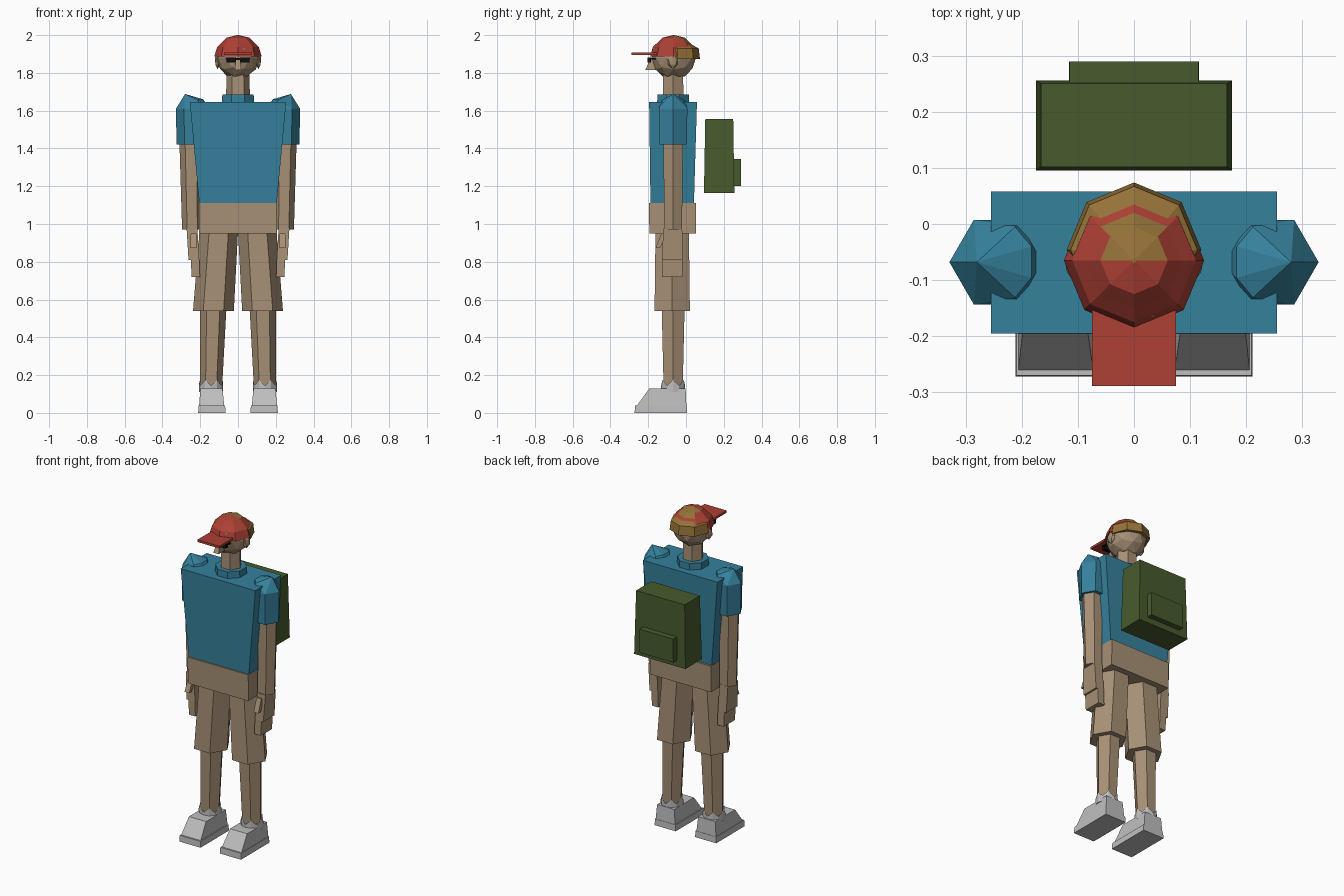
import bpy, bmesh, math

if "Cube" in bpy.data.objects:
    bpy.data.objects.remove(bpy.data.objects["Cube"])


def material(name, rgb):
    m = bpy.data.materials.new(name)
    m.diffuse_color = (*rgb, 1)
    m.use_nodes = True
    m.node_tree.nodes["Principled BSDF"].inputs["Base Color"].default_value = m.diffuse_color
    return m


BLUE = material("shirt_blue", (0.036, 0.22, 0.335))
TAN = material("tan", (0.39, 0.28, 0.18))
RED = material("cap_red", (0.42, 0.052, 0.035))
HAIR = material("hair_brown", (0.30, 0.17, 0.04))
GREEN = material("pack_green", (0.063, 0.105, 0.027))
GREY = material("shoe_grey", (0.52, 0.52, 0.52))
BLACK = material("lens_black", (0.004, 0.004, 0.004))


def finish(name, bm, *mats):
    bmesh.ops.recalc_face_normals(bm, faces=bm.faces)
    me = bpy.data.meshes.new(name)
    bm.to_mesh(me)
    bm.free()
    for m in mats:
        me.materials.append(m)
    ob = bpy.data.objects.new(name, me)
    bpy.context.collection.objects.link(ob)
    return ob


def skin_rings(bm, rings):
    """Join equal-length vertex rings with quads and close both ends."""
    n = len(rings[0])
    for a, b in zip(rings, rings[1:]):
        for i in range(n):
            j = (i + 1) % n
            bm.faces.new((a[i], a[j], b[j], b[i]))
    bm.faces.new(rings[0])
    bm.faces.new(rings[-1])


def loft(name, mat, n, levels, start=0.0):
    """n-sided tube; levels are (x, y, z, radius)."""
    bm = bmesh.new()
    rings = []
    for x, y, z, r in levels:
        ang = [start + 2 * math.pi * i / n for i in range(n)]
        rings.append([bm.verts.new((x + r * math.cos(a), y + r * math.sin(a), z)) for a in ang])
    skin_rings(bm, rings)
    return finish(name, bm, mat)


def block(name, mat, low, high):
    """Tapered box; low and high are (x0, x1, y0, y1, z)."""
    bm = bmesh.new()
    rings = []
    for x0, x1, y0, y1, z in (low, high):
        rings.append([bm.verts.new(p) for p in
                      ((x0, y0, z), (x1, y0, z), (x1, y1, z), (x0, y1, z))])
    skin_rings(bm, rings)
    return finish(name, bm, mat)


def ball(name, mat, loc, scale, sub=2):
    bm = bmesh.new()
    bmesh.ops.create_icosphere(bm, subdivisions=sub, radius=1)
    for v in bm.verts:
        v.co = [v.co[i] * scale[i] + loc[i] for i in range(3)]
    return finish(name, bm, mat)


def hull(name, mat, pts):
    bm = bmesh.new()
    for p in pts:
        bm.verts.new(p)
    res = bmesh.ops.convex_hull(bm, input=bm.verts)
    bmesh.ops.delete(bm, geom=[v for v in bm.verts if not v.link_faces], context='VERTS')
    bmesh.ops.dissolve_limit(bm, angle_limit=0.01, verts=bm.verts, edges=bm.edges)
    return finish(name, bm, mat)


def both(make, name, *args):
    """Build a part on the +x side and a mirrored copy on the -x side."""
    ob = make("left_" + name, *args)
    bm = bmesh.new()
    bm.from_mesh(ob.data)
    for v in bm.verts:
        v.co.x *= -1
    finish("right_" + name, bm, *ob.data.materials)


CY = -0.068  # depth of the body axis

# Torso, waist, collar and neck
block("shirt", BLUE, (-0.205, 0.205, -0.188, 0.042, 1.11), (-0.255, 0.255, -0.195, 0.058, 1.645))
block("shorts_waist", TAN, (-0.207, 0.207, -0.194, 0.052, 0.95), (-0.207, 0.207, -0.196, 0.054, 1.112))
loft("collar", BLUE, 8, [(0, CY, 1.63, 0.092), (0, CY, 1.685, 0.09)], math.pi / 8)
loft("neck", TAN, 6, [(0, CY, 1.63, 0.064), (0, CY, 1.82, 0.06)])

# Sleeves with faceted shoulder caps
sleeve = [(0.28, CY, 1.688)]
for z, r in ((1.42, 0.083), (1.61, 0.087)):
    for i in range(6):
        a = i * math.pi / 3
        sleeve.append((0.242 + r * math.cos(a), CY + r * math.sin(a), z))
for s in (-1, 1):
    sleeve += [(0.183, CY + s * 0.028, 1.66), (0.212, CY + s * 0.063, 1.655)]
both(hull, "sleeve", BLUE, sleeve)

# Arms and hands
both(loft, "arm", TAN, 6, [(0.242, CY, 0.97, 0.054), (0.25, CY, 1.43, 0.06)])
both(block, "palm", TAN, (0.205, 0.262, -0.128, -0.018, 0.81), (0.215, 0.272, -0.12, -0.02, 0.975))
both(block, "fingers", TAN, (0.202, 0.245, -0.128, -0.018, 0.72), (0.205, 0.25, -0.128, -0.018, 0.81))
both(block, "thumb", TAN, (0.22, 0.252, -0.162, -0.138, 0.872), (0.218, 0.25, -0.13, -0.1, 0.95))

# Legs
both(loft, "shorts_leg", TAN, 6, [(0.13, -0.073, 0.54, 0.108), (0.102, -0.073, 0.96, 0.102)])
both(loft, "shin", TAN, 6, [(0.143, CY, 0.12, 0.058), (0.131, CY, 0.56, 0.07)])


def sock(name, mat):
    ob = loft(name, mat, 12, [(0.143, CY, 0.11, 0.064), (0.143, CY, 0.175, 0.064)])
    for i, v in enumerate(ob.data.vertices):
        if i >= 12 and i % 2:
            v.co.z -= 0.03
    return ob


# Socks and shoes
both(sock, "sock", GREY)
both(block, "sole", GREY, (0.066, 0.211, -0.272, 0.006, 0), (0.068, 0.209, -0.27, 0.004, 0.038))
both(block, "shoe_upper", GREY, (0.073, 0.206, -0.26, 0.002, 0.038), (0.082, 0.199, -0.195, -0.002, 0.128))

# Head, nose and ears
ball("head", TAN, (0, -0.065, 1.88), (0.112, 0.118, 0.115))
block("nose", TAN, (-0.018, 0.018, -0.215, -0.15, 1.815), (-0.01, 0.01, -0.19, -0.15, 1.875))
both(ball, "ear", TAN, (0.108, -0.07, 1.862), (0.016, 0.03, 0.042), 1)

# Sunglasses
both(block, "lens", BLACK, (0.012, 0.06, -0.205, -0.185, 1.856), (0.01, 0.064, -0.205, -0.185, 1.882))
block("glasses_bridge", BLACK, (-0.014, 0.014, -0.203, -0.195, 1.868), (-0.014, 0.014, -0.203, -0.195, 1.879))
both(block, "glasses_arm", BLACK, (0.058, 0.064, -0.2, -0.13, 1.872), (0.058, 0.064, -0.2, -0.13, 1.88))

# Hair band showing below the back of the cap
loft("hair", HAIR, 8, [(0, -0.046, 1.873, 0.12), (0, -0.046, 1.93, 0.113), (0, -0.05, 1.95, 0.08)])

# Cap dome, with the rear of the crown in the hair colour
cap = loft("cap", RED, 8, [(0, -0.065, z, r) for z, r in
           ((1.888, 0.125), (1.938, 0.11), (1.961, 0.085), (1.986, 0.06), (2.0, 0.004))])
cap.data.materials.append(HAIR)
for f in cap.data.polygons:
    c = f.center
    rear = c.y + 0.065
    if (c.z > 1.988 and rear > 0) or (1.965 < c.z < 1.988 and rear > abs(c.x)):
        f.material_index = 1
block("cap_brim", RED, (-0.075, 0.075, -0.289, -0.12, 1.894), (-0.075, 0.075, -0.289, -0.12, 1.908))

# Backpack
block("backpack", GREEN, (-0.175, 0.175, 0.095, 0.256, 1.163), (-0.166, 0.166, 0.102, 0.25, 1.555))
block("backpack_pocket", GREEN, (-0.116, 0.116, 0.24, 0.29, 1.2), (-0.115, 0.115, 0.24, 0.29, 1.345))
